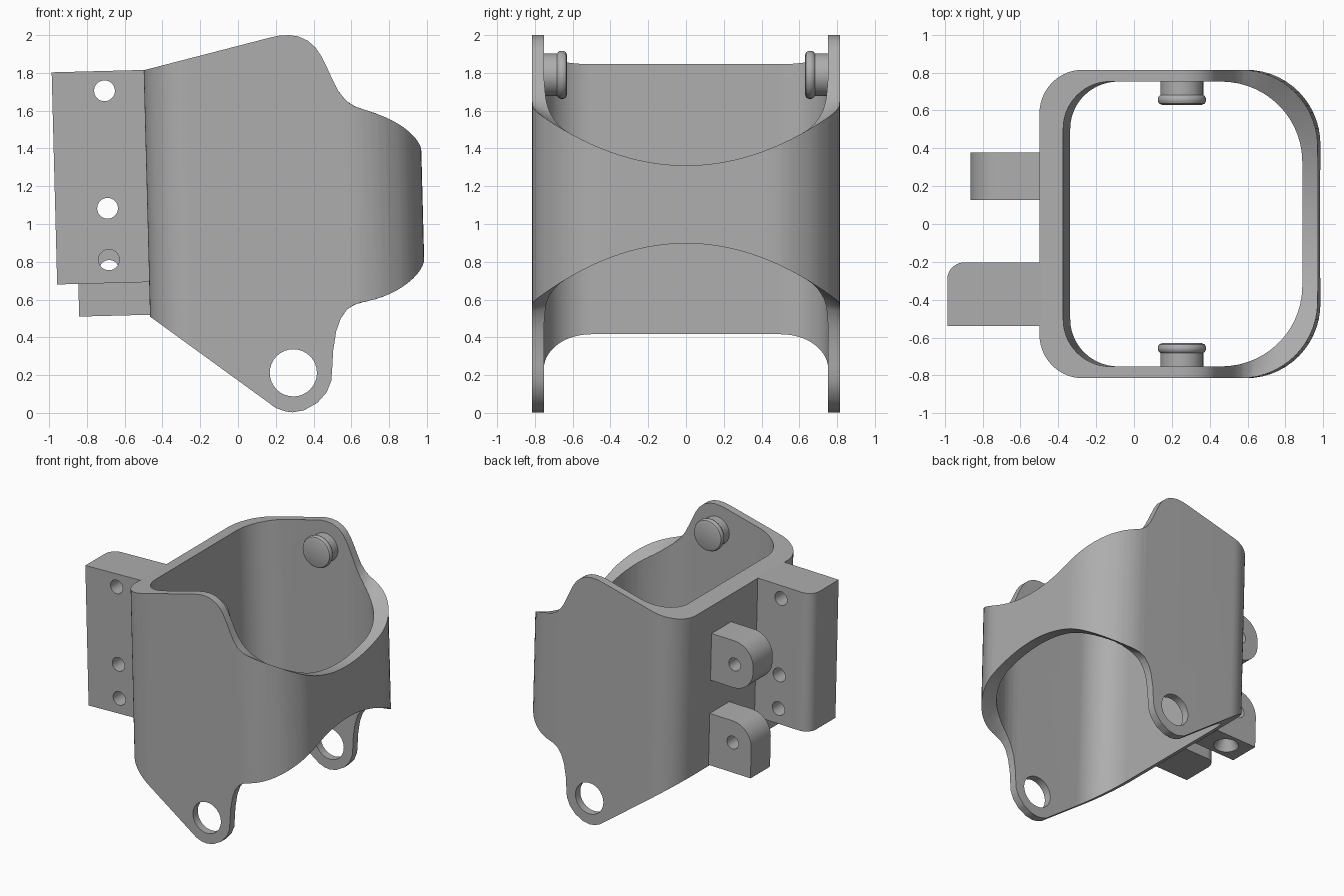
import bpy, bmesh, math
from mathutils import Vector

cube = bpy.data.objects.get("Cube")
if cube:
    bpy.data.objects.remove(cube, do_unlink=True)

TILT = 0.026  # the sleeve leans slightly toward -x

grey = bpy.data.materials.new("matte grey")
grey.use_nodes = True
GREY = (0.42, 0.42, 0.42, 1)
grey.diffuse_color = GREY
grey.node_tree.nodes["Principled BSDF"].inputs["Base Color"].default_value = GREY


def finish(name, bm, tilt=False):
    if tilt:
        for v in bm.verts:
            x, y, z = v.co
            v.co = (x - TILT * (z - 1), y, z + TILT * x)
    bmesh.ops.recalc_face_normals(bm, faces=bm.faces)
    mesh = bpy.data.meshes.new(name)
    bm.to_mesh(mesh)
    bm.free()
    mesh.materials.append(grey)
    ob = bpy.data.objects.new(name, mesh)
    bpy.context.collection.objects.link(ob)
    return ob


def combine(ob, cutter, mode):
    """Apply a boolean and discard the helper."""
    cutter.hide_render = True
    mod = ob.modifiers.new("cut", 'BOOLEAN')
    mod.operation, mod.solver, mod.object = mode, 'EXACT', cutter
    deps = bpy.context.evaluated_depsgraph_get()
    mesh = bpy.data.meshes.new_from_object(ob.evaluated_get(deps))
    ob.modifiers.clear()
    ob.data = mesh
    bpy.data.objects.remove(cutter, do_unlink=True)


def smooth(ob):
    bpy.ops.object.select_all(action='DESELECT')
    ob.select_set(True)
    bpy.context.view_layer.objects.active = ob
    bpy.ops.object.shade_smooth_by_angle(angle=math.radians(35))


def rounded_rect(x0, x1, y0, y1, radii, seg=14):
    """Loop with (rx, ry) corners in order ++, -+, --, +-."""
    signs = [(1, 1), (-1, 1), (-1, -1), (1, -1)]
    pts = []
    for i, ((sx, sy), (rx, ry)) in enumerate(zip(signs, radii)):
        cx = x1 - rx if sx > 0 else x0 + rx
        cy = y1 - ry if sy > 0 else y0 + ry
        n = seg if rx > 0 else 0
        for k in range(n + 1):
            a = math.pi / 2 * (i + k / max(n, 1))
            pts.append((cx + rx * math.cos(a), cy + ry * math.sin(a)))
    return pts


def prism(name, loop, a, b, axis='Z', tilt=True):
    """Extrude a loop along z, or an x-z loop along y."""
    bm = bmesh.new()
    place = (lambda p, h: (p[0], p[1], h)) if axis == 'Z' else (lambda p, h: (p[0], h, p[1]))
    low = [bm.verts.new(place(p, a)) for p in loop]
    top = [bm.verts.new(place(p, b)) for p in loop]
    bm.faces.new(low)
    bm.faces.new(top)
    for i in range(len(loop)):
        j = (i + 1) % len(loop)
        bm.faces.new((low[i], low[j], top[j], top[i]))
    return finish(name, bm, tilt)


def circle(cx, cz, r, n=32):
    return [(cx + r * math.cos(2 * math.pi * i / n), cz + r * math.sin(2 * math.pi * i / n))
            for i in range(n)]


def drill(ob, x, z, r, y0, y1, tilt=True):
    combine(ob, prism("drill", circle(x, z, r), y0, y1, 'Y', tilt), 'DIFFERENCE')


# Side outline of the sleeve: upper edge and lower edge
UPPER = [(-0.7, 1.762), (0.17, 1.987), (0.22, 1.997), (0.27, 2.0), (0.32, 1.993), (0.37, 1.97),
         (0.41, 1.935), (0.44, 1.89), (0.47, 1.83), (0.5, 1.765), (0.53, 1.71),
         (0.57, 1.665), (0.62, 1.635), (0.7, 1.61), (1.2, 1.61)]
LOWER = [(-0.7, 0.68), (0.17, 0.048), (0.2, 0.026), (0.25, 0.008), (0.29, 0.003), (0.35, 0.014),
         (0.42, 0.053), (0.47, 0.11), (0.494, 0.17), (0.499, 0.24), (0.504, 0.33), (0.52, 0.43),
         (0.545, 0.495), (0.58, 0.54), (0.63, 0.57), (0.7, 0.59), (1.2, 0.59)]


def edge_height(line, x):
    for (xa, za), (xb, zb) in zip(line, line[1:]):
        if x <= xb:
            return za + (zb - za) * (x - xa) / (xb - xa)
    return line[-1][1]


def trim_solid():
    """Solid between the edges, scooped across the curved front band."""
    xs = sorted({p[0] for p in UPPER + LOWER} | {0.6, 0.66, 0.74, 0.78})
    ys = [-1 + i / 20 for i in range(41)]
    bm = bmesh.new()

    def sheet(line, base, bow):
        rows = []
        for x in xs:
            t = min(max((x - 0.5) / 0.26, 0), 1)
            w = t * t * (3 - 2 * t)
            h = edge_height(line, x)
            rows.append([bm.verts.new((x, y, h + w * (base + bow * y * y - h))) for y in ys])
        for r, s in zip(rows, rows[1:]):
            for j in range(len(ys) - 1):
                bm.faces.new((r[j], s[j], s[j + 1], r[j + 1]))
        return rows

    up, low = sheet(UPPER, 1.31, 0.45), sheet(LOWER, 0.897, -0.47)

    def skirt(a, b):
        for i in range(len(a) - 1):
            bm.faces.new((a[i], a[i + 1], b[i + 1], b[i]))

    for k in (0, -1):
        skirt(up[k], low[k])
        skirt([r[k] for r in up], [r[k] for r in low])
    return finish("trim", bm)


# Sleeve: hollow rounded tube trimmed to its side outline
outer = rounded_rect(-0.478, 0.98, -0.815, 0.815, [(0.4, 0.4), (0.23, 0.23)] + [(0.23, 0.23), (0.4, 0.4)])
inner = rounded_rect(-0.352, 0.898, -0.753, 0.753, [(0.42, 0.42), (0.25, 0.25)] + [(0.25, 0.25), (0.42, 0.42)])
sleeve = prism("sleeve", outer, -0.3, 2.3)
combine(sleeve, prism("bore", inner, -0.5, 2.5), 'DIFFERENCE')
combine(sleeve, trim_solid(), 'INTERSECT')
drill(sleeve, 0.293, 0.212, 0.125, -1.2, 1.2, tilt=False)
smooth(sleeve)

# Tall mounting block with three cross holes
NONE = (0, 0)
WALL = -0.46
block = prism("mounting_block", rounded_rect(-0.965, WALL, -0.54, -0.203,
              [NONE, (0.09, 0.09), NONE, NONE]), 0.705, 1.828)
for z in (1.723, 1.101, 0.828):
    drill(block, -0.688, z, 0.055, -0.8, 0)
smooth(block)

# Two hinge lugs, the lower one rounded on its upper corner only
R = (0.17, 0.17)
for name, z0, z1, corners, hole in (("upper_lug", 1.22, 1.6, [NONE, R, R, NONE], 1.41),
                                    ("lower_lug", 0.532, 0.95, [NONE, R, NONE, NONE], 0.775)):
    lug = prism(name, rounded_rect(-0.853, WALL, z0, z1, corners), 0.128, 0.378, 'Y')
    drill(lug, -0.688, hole, 0.052, 0, 0.6)
    if name == "lower_lug":
        # Countersunk screw hole in the underside
        bm = bmesh.new()
        bmesh.ops.create_cone(bm, cap_ends=True, segments=32, radius1=0.1, radius2=0.035, depth=0.13)
        bmesh.ops.translate(bm, verts=bm.verts, vec=Vector((-0.68, 0.253, 0.58)))
        combine(lug, finish("countersink", bm, True), 'DIFFERENCE')
    smooth(lug)

# Flanged pins inside both upper ears, lathed around y
PIN = [(0.0, 0.63), (0.105, 0.63), (0.12, 0.636), (0.127, 0.65), (0.127, 0.663),
       (0.122, 0.675), (0.113, 0.682), (0.113, 0.77), (0.0, 0.77)]
for side, name in ((1, "back_pin"), (-1, "front_pin")):
    bm = bmesh.new()
    verts = [bm.verts.new((r, side * y, 0)) for r, y in PIN]
    edges = [bm.edges.new(p) for p in zip(verts, verts[1:])]
    bmesh.ops.spin(bm, geom=verts + edges, cent=(0, 0, 0), axis=(0, 1, 0),
                   angle=2 * math.pi, steps=40)
    bmesh.ops.remove_doubles(bm, verts=bm.verts, dist=0.0005)
    bmesh.ops.translate(bm, verts=bm.verts, vec=Vector((0.253, 0, 1.79)))
    smooth(finish(name, bm))
